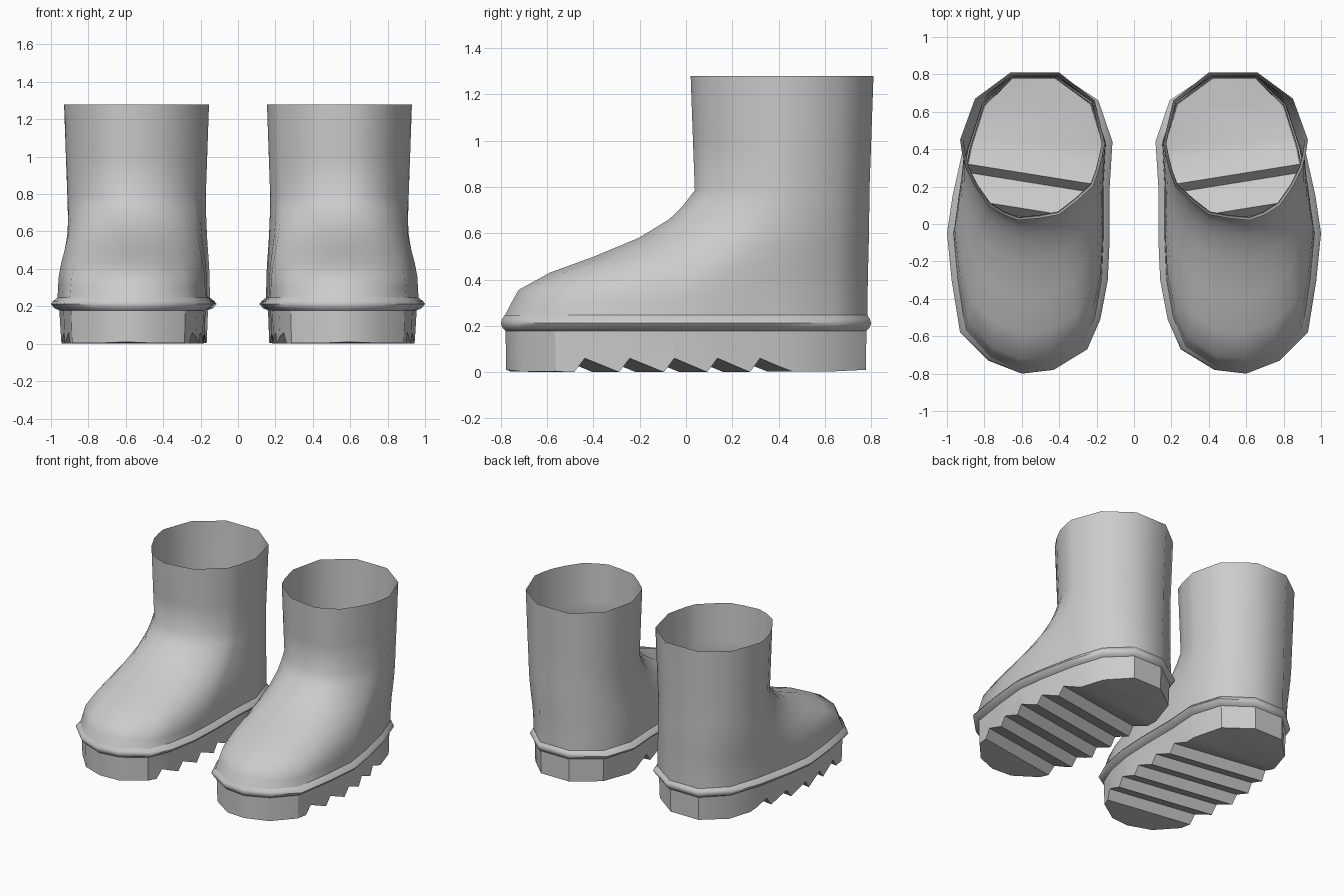
import bpy, bmesh
from mathutils import Vector

if "Cube" in bpy.data.objects:
    bpy.data.objects.remove(bpy.data.objects["Cube"])

grey = bpy.data.materials.new("rubber_grey")
grey.diffuse_color = (0.6, 0.6, 0.6, 1)
grey.use_nodes = True
grey.node_tree.nodes["Principled BSDF"].inputs["Base Color"].default_value = grey.diffuse_color

# Footprint at the welt and matching shaft opening, counterclockwise from the toe
FOOT = [(.60, -.80), (.78, -.73), (.93, -.58), (.975, -.30), (1.0, -.05), (.97, .15),
        (.91, .42), (.83, .65), (.66, .80), (.40, .80), (.19, .66), (.115, .44),
        (.13, .20), (.13, -.08), (.14, -.30), (.18, -.51), (.25, -.67), (.43, -.78)]
SHAFT = [(.62, .02), (.70, .05), (.78, .10), (.85, .20), (.90, .30), (.92, .38),
         (.93, .45), (.85, .67), (.66, .81), (.40, .81), (.21, .66), (.155, .43),
         (.17, .36), (.19, .28), (.22, .20), (.31, .12), (.40, .05), (.51, .03)]


def foot(z, inset):
    kx, ky = 1 - inset / .443, 1 - inset * .45 / .8
    return [Vector((.56 + (x - .56) * kx, y * ky, z)) for x, y in FOOT]


def shaft(z, scale):
    return [Vector((.54 + (x - .54) * scale, .42 + (y - .42) * scale, z)) for x, y in SHAFT]


def loft(rings):
    bm = bmesh.new()
    rows = [[bm.verts.new(p) for p in ring] for ring in rings]
    n = len(FOOT)
    for a, b in zip(rows, rows[1:]):
        for i in range(n):
            j = (i + 1) % n
            bm.faces.new((a[i], a[j], b[j], b[i]))
    return bm, rows


def finish(name, bm, angle):
    me = bpy.data.meshes.new(name)
    bm.to_mesh(me)
    bm.free()
    me.materials.append(grey)
    ob = bpy.data.objects.new(name, me)
    bpy.context.collection.objects.link(ob)
    bpy.ops.object.select_all(action='DESELECT')
    ob.select_set(True)
    bpy.context.view_layer.objects.active = ob
    bpy.ops.object.shade_smooth_by_angle(angle=angle)
    ob.modifiers.new("other_boot", 'MIRROR').use_axis[0] = True


# Upper: sections blend from footprint to shaft, following the instep profile
rings = []
for z, front in [(.24, -.775), (.30, -.745), (.355, -.715), (.43, -.58), (.50, -.39),
                 (.58, -.20), (.66, -.07), (.72, -.01), (.785, .04)]:
    t = (front + .775) / .815
    rings.append([a.lerp(b, t) for a, b in zip(foot(z, .035), shaft(z, .955))])
rings += [shaft(1.0, .975), shaft(1.28, 1)]
finish("upper", loft(rings)[0], 1.05)

# Welt: bulging band around the foot
finish("welt", loft([foot(z, i) for z, i in
                     [(.178, .045), (.19, .018), (.212, 0), (.228, .012), (.246, .035)]])[0], .9)

# Sole: wall with a slanted sawtooth tread
bm, rows = loft([foot(.012, .052), foot(.18, .045)])
bm.faces.new(rows[0][::-1])
START, PITCH, RISE, COUNT, SLANT = -.475, .19, .045, 5, .16


def tread(u):
    k = (u - START) / PITCH
    if k < 0 or k >= COUNT - 1e-4:
        return .01 if abs(u) > .7 else .003
    d = (k + 1e-4) % 1 * PITCH
    return .06 * d / RISE if d < RISE else .06 * (PITCH - d) / (PITCH - RISE)


cuts = [START + PITCH * k + s for k in range(COUNT) for s in (0, RISE)] + [START + PITCH * COUNT]
for u in cuts:
    faces = [f for f in bm.faces if all(v.co.z < .1 for v in f.verts)]
    edges = {e for f in faces for e in f.edges}
    verts = {v for f in faces for v in f.verts}
    bmesh.ops.bisect_plane(bm, geom=faces + list(edges) + list(verts), dist=1e-5,
                           plane_co=(.95, u, 0), plane_no=(-SLANT, 1, 0))
for v in bm.verts:
    if v.co.z < .1:
        v.co.z = tread(v.co.y - SLANT * (v.co.x - .95))
# outline points inside a tooth are triangulated cleanly
bmesh.ops.triangulate(bm, faces=[f for f in bm.faces if len(f.verts) > 4])
finish("sole", bm, .6)
